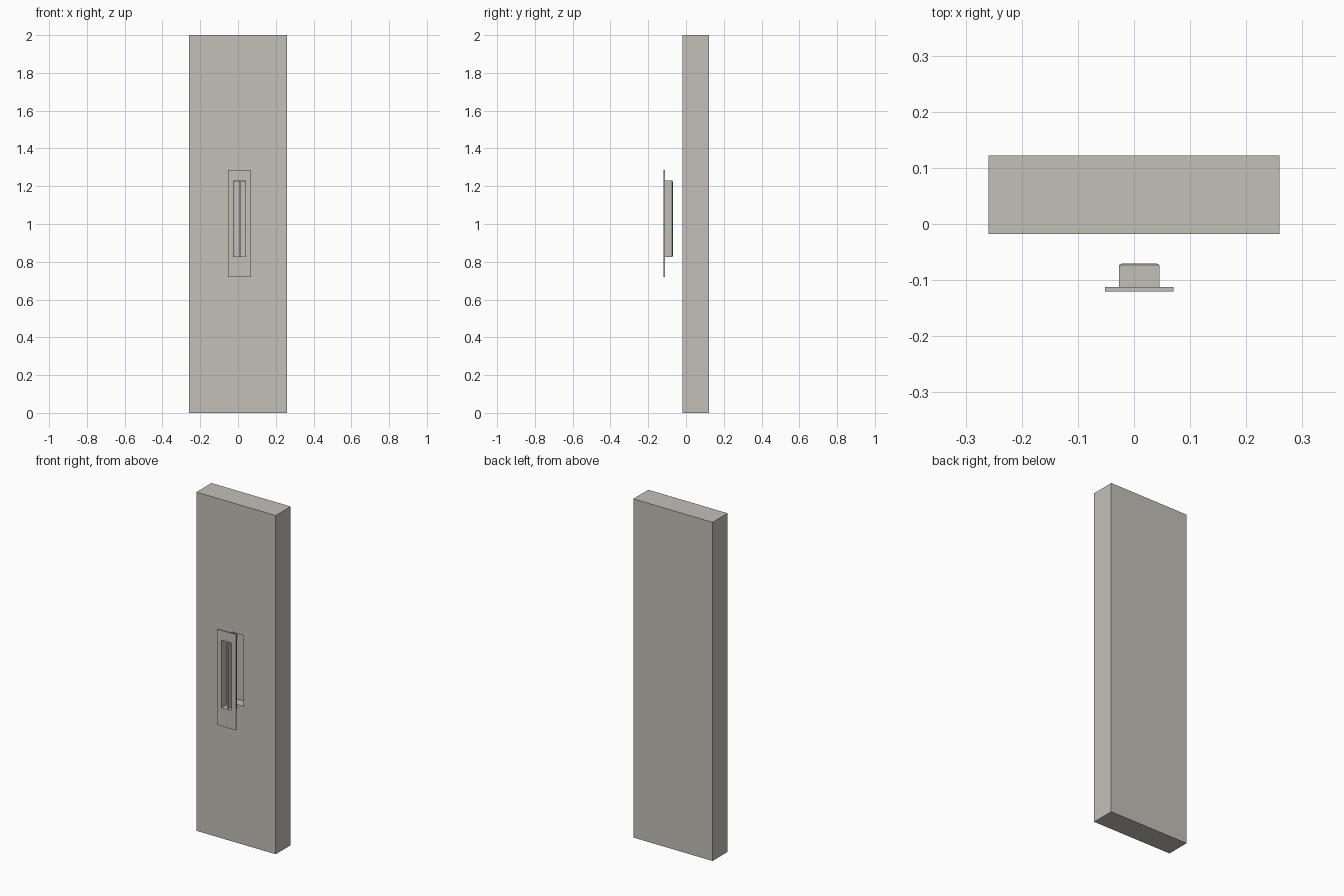
import bpy
import bmesh

if "Cube" in bpy.data.objects:
    bpy.data.objects.remove(bpy.data.objects["Cube"])

mat = bpy.data.materials.new("warm_grey")
mat.diffuse_color = (0.55, 0.53, 0.485, 1)
mat.use_nodes = True
mat.node_tree.nodes["Principled BSDF"].inputs["Base Color"].default_value = mat.diffuse_color


def make_object(name, bm):
    bmesh.ops.recalc_face_normals(bm, faces=bm.faces[:])
    mesh = bpy.data.meshes.new(name)
    bm.to_mesh(mesh)
    bm.free()
    mesh.materials.append(mat)
    ob = bpy.data.objects.new(name, mesh)
    bpy.context.collection.objects.link(ob)
    return ob


def box(name, x0, x1, y0, y1, z0, z1):
    bm = bmesh.new()
    bmesh.ops.create_cube(bm, size=1)
    for v in bm.verts:
        v.co.x = x1 if v.co.x > 0 else x0
        v.co.y = y1 if v.co.y > 0 else y0
        v.co.z = z1 if v.co.z > 0 else z0
    return make_object(name, bm)


def cut(target, cutter):
    cutter.hide_render = True
    cutter.hide_viewport = True
    cutter.display_type = 'WIRE'
    mod = target.modifiers.new("cut", 'BOOLEAN')
    mod.operation = 'DIFFERENCE'
    mod.solver = 'EXACT'
    mod.object = cutter


# Door slab with a shallow pocket for the recessed pull
door = box("door_slab", -0.259, 0.259, -0.018, 0.122, 0, 2)
cut(door, box("pocket_cutter", -0.031, 0.05, -0.05, 0.037, 0.817, 1.236))

# Rectangular ring plate and hollow cup, made from stepped loops
X0, X1, Z0, Z1 = -0.027, 0.045, 0.824, 1.231
FRONT, PLATE_BACK, CUP_BACK = -0.12, -0.112, -0.07
WALL = 0.004
LOOPS = [  # inset from the cup outline, y
    (0.006, CUP_BACK), (0.0, CUP_BACK - 0.003), (0.0, PLATE_BACK),
    (None, PLATE_BACK), (None, FRONT), (WALL, FRONT),
    (WALL, CUP_BACK - 0.006), (0.008, CUP_BACK - WALL),
]
bm = bmesh.new()
rings = []
for inset, y in LOOPS:
    if inset is None:  # outer plate edge
        a, b, c, d = -0.052, 0.07, 0.72, 1.285
    else:
        a, b, c, d = X0 + inset, X1 - inset, Z0 + inset, Z1 - inset
    rings.append([bm.verts.new(p) for p in
                  ((a, y, c), (b, y, c), (b, y, d), (a, y, d))])
for r, s in zip(rings, rings[1:]):
    for i in range(4):
        j = (i + 1) % 4
        bm.faces.new((r[i], r[j], s[j], s[i]))
bm.faces.new(rings[0])
bm.faces.new(rings[-1])
make_object("recessed_pull", bm)

# Vertical finger rib standing inside the cup
box("finger_rib", 0.004, 0.016, -0.11, CUP_BACK - WALL,
    Z0 + WALL, Z1 - WALL)
